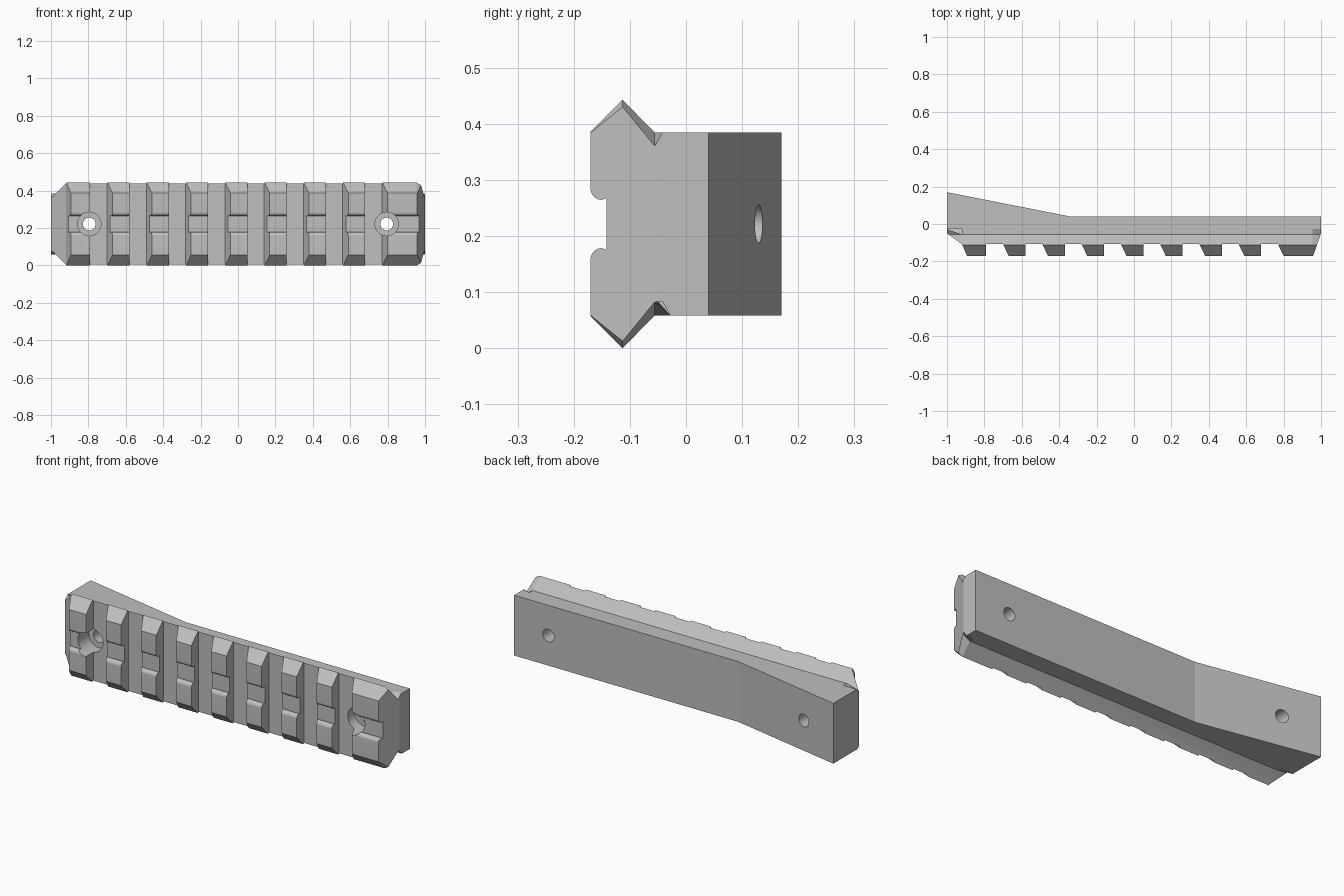
import bpy, bmesh, math

cube = bpy.data.objects.get("Cube")
if cube:
    bpy.data.objects.remove(cube, do_unlink=True)

MID = 0.2215      # centre height of the rail
FLOOR = -0.108    # depth of the cross slots


def loft(name, rings):
    """Closed solid through matching rings of points."""
    bm = bmesh.new()
    loops = [[bm.verts.new(p) for p in ring] for ring in rings]
    for a, b in zip(loops, loops[1:]):
        for i in range(len(a)):
            j = (i + 1) % len(a)
            bm.faces.new((a[i], a[j], b[j], b[i]))
    bm.faces.new(loops[0])
    bm.faces.new(loops[-1])
    bmesh.ops.recalc_face_normals(bm, faces=bm.faces)
    mesh = bpy.data.meshes.new(name)
    bm.to_mesh(mesh)
    bm.free()
    obj = bpy.data.objects.new(name, mesh)
    bpy.context.collection.objects.link(obj)
    return obj


def section(x, shrink):
    """Rail cross-section at x; the overhanging lip shrinks at the ends."""
    half = [(-0.142, 0.046)]
    for k in range(11):                       # rounded lip of the channel
        a = math.radians(90 * k / 10)
        half.append((-0.15 - 0.02 * math.sin(a), 0.063 - 0.02 * math.cos(a)))
    half += [(-0.17, 0.1645 - shrink), (-0.113, 0.2215 - shrink),
             (-0.056, 0.163 - shrink), (-0.028, 0.163), (0.2, 0.163)]
    ring = half + [(y, -z) for y, z in reversed(half)]
    return [(x, y, MID + z) for y, z in ring]


def cylinder(name, x, radius, y0, y1):
    bpy.ops.mesh.primitive_cylinder_add(
        vertices=48, radius=radius, depth=y1 - y0,
        location=(x, (y0 + y1) / 2, MID), rotation=(math.pi / 2, 0, 0))
    obj = bpy.context.object
    obj.name = name
    return obj


def cut(target, tool, operation):
    mod = target.modifiers.new(tool.name, "BOOLEAN")
    mod.operation = operation
    mod.solver = "EXACT"
    mod.object = tool
    tool.hide_render = True
    bpy.context.view_layer.update()
    graph = bpy.context.evaluated_depsgraph_get()
    mesh = bpy.data.meshes.new_from_object(target.evaluated_get(graph))
    target.modifiers.clear()
    target.data = mesh
    bpy.data.objects.remove(tool, do_unlink=True)


# Rail body
rail = loft("accessory_rail", [section(-1.04, 0.03), section(-0.92, 0),
                               section(0.955, 0), section(1.045, 0.05)])

# Plan outline: wedge back, slanted ends and row of cross slots
plan = [(1, 0.04), (-0.34, 0.04), (-1, 0.17), (-1, -0.05),
        (-0.92, FLOOR), (-0.88, -0.2)]
for i in range(8):
    x = -0.79 + 0.21 * i
    plan += [(x, -0.2), (x, FLOOR), (x + 0.09, FLOOR), (x + 0.134, -0.2)]
plan += [(0.9475, -0.2), (1, -0.05)]
outline = loft("plan_outline", [[(x, y, z) for x, y in plan] for z in (-0.1, 0.6)])
cut(rail, outline, "INTERSECT")

# Counterbored screw holes
for x in (-0.795, 0.795):
    cut(rail, cylinder("counterbore", x, 0.063, -0.3, -0.05), "DIFFERENCE")
    cut(rail, cylinder("screw_hole", x, 0.034, -0.3, 0.3), "DIFFERENCE")

# Grey finish
grey = bpy.data.materials.new("grey")
grey.use_nodes = True
colour = (0.52, 0.52, 0.52, 1)
grey.diffuse_color = colour
grey.node_tree.nodes["Principled BSDF"].inputs["Base Color"].default_value = colour
rail.data.materials.clear()
rail.data.materials.append(grey)
for face in rail.data.polygons:
    face.material_index = 0

bpy.ops.object.select_all(action="DESELECT")
rail.select_set(True)
bpy.context.view_layer.objects.active = rail
bpy.ops.object.shade_smooth_by_angle(angle=math.radians(10))
